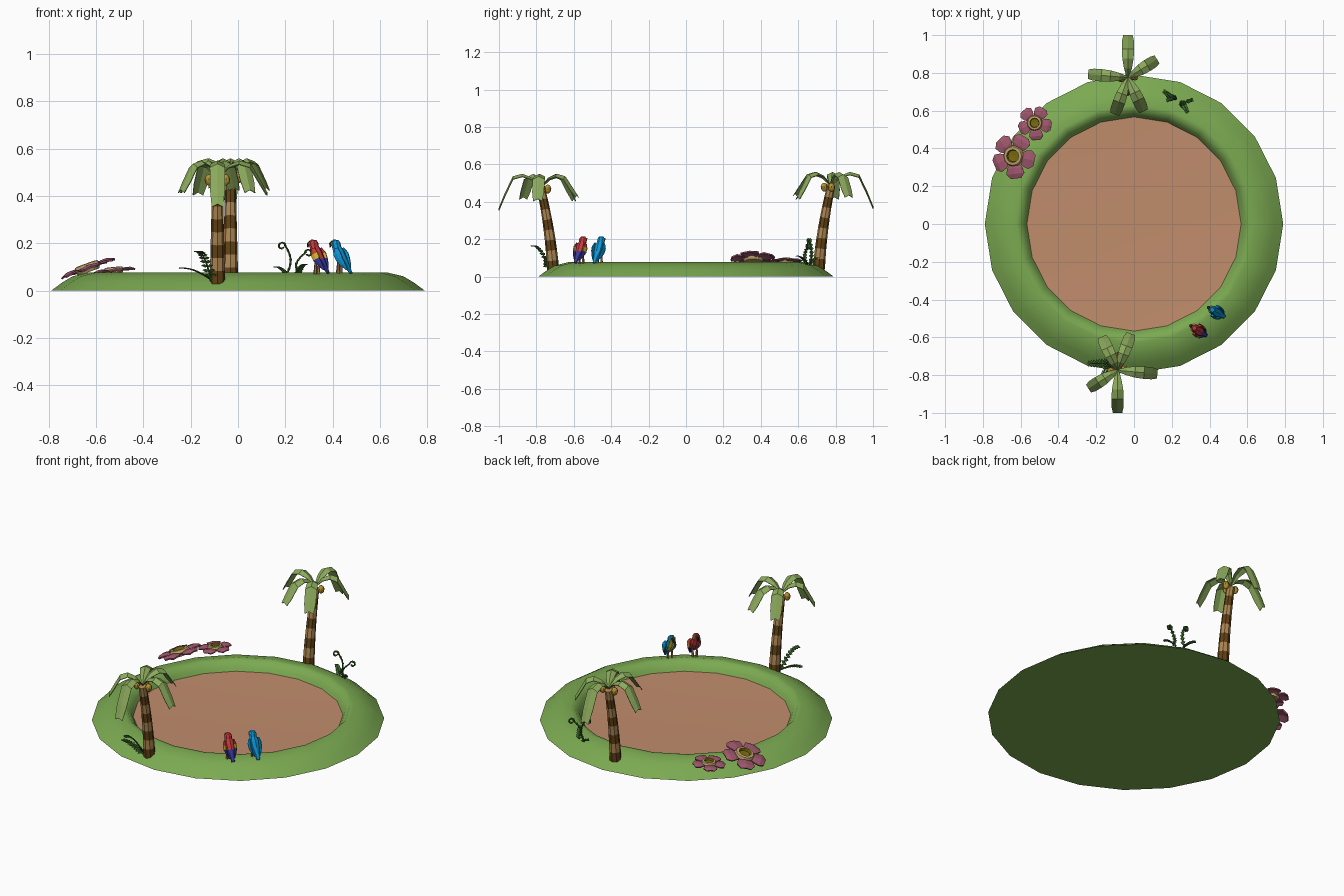
import bpy, bmesh, math
from mathutils import Vector, Matrix

if "Cube" in bpy.data.objects:
    bpy.data.objects.remove(bpy.data.objects["Cube"])

def mat(name, r, g, b):
    m = bpy.data.materials.new(name)
    m.diffuse_color = [(c / 255) ** 2.2 for c in (r, g, b)] + [1]
    m.use_nodes = True
    m.node_tree.nodes["Principled BSDF"].inputs["Base Color"].default_value = m.diffuse_color
    return m

GRASS, SAND = mat("grass", 122, 168, 82), mat("sand", 192, 140, 108)
LEAF, FERN = mat("leaf", 138, 168, 92), mat("fern", 62, 102, 48)
BARK, BAND = mat("bark", 98, 68, 28), mat("bark_band", 172, 134, 84)
NUT, PETAL = mat("coconut", 182, 142, 50), mat("petal", 158, 88, 108)
RIM, CORE = mat("flower_rim", 186, 160, 104), mat("flower_core", 120, 104, 22)
RED, BLUE = mat("red", 200, 62, 66), mat("blue", 20, 150, 215)
YELLOW, NAVY = mat("yellow", 226, 190, 40), mat("navy", 60, 60, 160)
BEAK, FOOT = mat("beak", 50, 46, 44), mat("foot", 150, 110, 80)

def make(name, verts, faces, mats, ids=None, xf=Matrix(), smooth=False, thick=0):
    me = bpy.data.meshes.new(name)
    me.from_pydata([xf @ Vector(v) for v in verts], [], faces)
    for m in mats:
        me.materials.append(m)
    if ids:
        me.polygons.foreach_set("material_index", ids)
    bm = bmesh.new()
    bm.from_mesh(me)
    bmesh.ops.recalc_face_normals(bm, faces=bm.faces)
    bm.to_mesh(me)
    bm.free()
    ob = bpy.data.objects.new(name, me)
    bpy.context.collection.objects.link(ob)
    if thick:
        s = ob.modifiers.new("thickness", "SOLIDIFY")
        s.thickness, s.offset = thick, 0
    if smooth:
        bpy.ops.object.select_all(action="DESELECT")
        ob.select_set(True)
        bpy.context.view_layer.objects.active = ob
        bpy.ops.object.shade_smooth_by_angle(angle=math.radians(40))
    return ob

def skin(name, rings, mats, pick=lambda i, j: 0, **kw):
    # joins rings of points and caps both ends
    n = len(rings[0])
    faces, ids = [], []
    for i in range(len(rings) - 1):
        for j in range(n):
            k = (j + 1) % n
            faces.append((i*n + j, i*n + k, i*n + n + k, i*n + n + j))
            ids.append(pick(i, j))
    faces += [tuple(range(n)), tuple(range((len(rings) - 1) * n, len(rings) * n))]
    ids += [pick(0, 0), pick(len(rings) - 2, 0)]
    return make(name, [p for r in rings for p in r], faces, mats, ids, **kw)

def lathe(name, profile, n, mats, pick=lambda i, j: 0, **kw):
    ring = lambda r, z: [(r * math.cos(2*math.pi*k/n), r * math.sin(2*math.pi*k/n), z) for k in range(n)]
    return skin(name, [ring(r, z) for r, z in profile], mats, pick, **kw)

def loft(name, path, radii, n, side, mats, pick=lambda i, j: 0, **kw):
    path, rings = [Vector(p) for p in path], []
    u = Vector(side).normalized()
    for i, p in enumerate(path):
        t = path[min(i + 1, len(path) - 1)] - path[max(i - 1, 0)]
        v = t.cross(u).normalized()
        a, b = radii[i]
        rings.append([p + u * a * math.cos(2*math.pi*k/n) + v * b * math.sin(2*math.pi*k/n) for k in range(n)])
    return skin(name, rings, mats, pick, **kw)

def place(x, y, z, rot=0, s=1):
    return Matrix.Translation((x, y, z)) @ Matrix.Rotation(math.radians(rot), 4, "Z") @ Matrix.Scale(s, 4)

# Island: 20-sided mound with a sunken sand floor
lathe("island", [(.79, 0), (.745, .033), (.70, .06), (.63, .077), (.605, .073), (.58, .045), (.567, .022), (.3, .016), (.05, .015)],
      20, [GRASS, SAND], lambda i, j: int(i > 5), smooth=True)
bpy.data.objects["island"].data.polygons[-2].material_index = 0
bpy.data.objects["island"].data.polygons[-1].material_index = 1

# Palms
def blade(name, profile, xf, material, fold, thick):
    # folded leaf: profile rows are (reach, height, half width)
    verts, faces = [], []
    for r, z, w in profile:
        verts += [(r, -w, z - fold * w), (r, 0, z), (r, w, z - fold * w)]
    for i in range(len(profile) - 1):
        for j in (0, 1):
            a = i*3 + j
            faces.append((a, a + 1, a + 4, a + 3))
    return make(name, verts, faces, [material], xf=xf, thick=thick)

def palm(name, xf):
    n = 9
    path, radii = [], []
    for i in range(n):
        t = i / (n - 1)
        path.append((0, -.03*t - .035*t*t, .44*t))
        radii.append((.033 - .011*t,) * 2)
    loft(name + "_trunk", path, radii, 8, (1, 0, 0), [BARK, BAND], lambda i, j: i % 2, xf=xf, smooth=True)
    crown = xf @ Matrix.Translation((0, -.065, .43))
    for ang, reach, drop in ((270, .225, .17), (-5, .21, .12), (70, .205, .10), (115, .195, .12), (212, .18, .11)):
        s = reach / .225
        prof = [(0, .02, .006), (.05*s, .068, .02), (.10*s, .088, .029), (.15*s, .075, .032),
                (.195*s, .065 - drop*.5, .031), (.225*s, .075 - drop, .024)]
        blade(name + "_frond", prof, crown @ Matrix.Rotation(math.radians(ang), 4, "Z"), LEAF, .5, .004)
    for ang in (10, 95, 185):
        a = math.radians(ang)
        nut = [(.004, -.026), (.015, -.016), (.019, 0), (.013, .015), (.004, .022)]
        lathe(name + "_coconut", nut, 8, [NUT], smooth=True,
              xf=crown @ Matrix.Translation((.036*math.cos(a), .036*math.sin(a), .01)))

palm("front_palm", place(-.087, -.71, .03))
palm("back_palm", place(-.032, .71, .04, 180))

# Ferns: a stem in a vertical plane with paired leaflets
def fern(name, pts, xf, size=.02, every=1):
    loft(name + "_stem", pts, [(.005 - .003*i/len(pts),) * 2 for i in range(len(pts))], 5, (0, 1, 0), [FERN], xf=xf)
    verts, faces = [], []
    for i in range(1, len(pts) - 1, every):
        p, t = Vector(pts[i]), (Vector(pts[i + 1]) - Vector(pts[i - 1])).normalized()
        for sgn in (-1, 1):
            out = Vector((0, sgn, 0)) * size * (1.1 - .6*i/len(pts))
            b = len(verts)
            verts += [p, p + out*.6 + t*.010, p + out*1.3 + t*.004, p + out*.6 - t*.006]
            faces.append((b, b + 1, b + 2, b + 3))
    make(name + "_leaflets", verts, faces, [FERN], xf=xf, thick=.003)

def arc(reach, rise, n=10):
    return [(reach * (i/n), 0, rise * math.sin(i/n * 1.75)) for i in range(n + 1)]

def curl(h, lean):
    pts = [(lean * (i/6)**2 - .02*math.sin(i/6*3.1), 0, h * i/6) for i in range(7)]
    x, z = pts[-1][0], pts[-1][2]
    for k in range(1, 12):
        r, a = .017 * (1 - k*.05), math.pi - k*.5
        pts.append((x + .017 + r*math.cos(a), 0, z + r*math.sin(a)))
    return pts

fern("front_fern_tall", arc(.12, .125), place(-.11, -.725, .04, 238), .024)
fern("front_fern_low", arc(.14, .05), place(-.11, -.735, .045, 182), .022)
fern("fiddlehead_left", curl(.12, .005), place(.205, .665, .068, 200), .010)
fern("fiddlehead_right", curl(.09, .025), place(.26, .64, .068, 20), .010)
fern("small_fern_left", arc(.07, .035), place(.21, .66, .065, 140), .014)
fern("small_fern_right", arc(.07, .045), place(.25, .65, .065, -60), .014)

# Flowers: five blunt petals round a raised cup
def flower(name, xf):
    for k in range(5):
        prof = [(.35, .04, .22), (.55, .10, .36), (.80, .10, .42), (1.0, .02, .24)]
        blade(name + "_petal", prof, xf @ Matrix.Rotation(math.radians(60 + 72*k), 4, "Z"), PETAL, .15, .07 * xf.median_scale)
    cup = [(.40, -.12), (.48, .06), (.42, .18), (.29, .20), (.26, .08), (.05, .06)]
    lathe(name + "_cup", cup, 12, [RIM, CORE], lambda i, j: int(i > 2), xf=xf)

tilt = lambda a: Matrix.Rotation(math.radians(a), 4, "Y")
flower("large_flower", place(-.635, .36, .092) @ tilt(-20) @ Matrix.Scale(.118, 4))
flower("small_flower", place(-.525, .535, .082) @ tilt(-6) @ Matrix.Scale(.088, 4))

# Parrots, facing local +x
def parrot(name, xf, main, breast, tail, wing):
    path = [(-.054, 0, .003), (-.036, 0, .03), (-.014, 0, .056), (.006, 0, .09), (.016, 0, .112), (.022, 0, .130), (.020, 0, .144)]
    radii = [(.010, .005), (.014, .009), (.025, .020), (.028, .023), (.021, .019), (.022, .021), (.012, .012)]
    def pick(i, j):
        if i < 2:
            return 2
        return 1 if 5 <= j <= 6 and i < 5 else 0
    loft(name + "_body", path, radii, 8, (0, 1, 0), [main, breast, tail], pick, xf=xf)
    for s in (-1, 1):
        wp = [(.006, s*.026, .108), (-.004, s*.031, .085), (-.014, s*.030, .063), (-.028, s*.024, .040), (-.042, s*.014, .018)]
        wr = [(.005, .010), (.006, .020), (.006, .019), (.005, .013), (.003, .004)]
        loft(name + "_wing", wp, wr, 6, (0, 1, 0), wing, lambda i, j: min(i, len(wing) - 1), xf=xf)
        loft(name + "_leg", [(.004, s*.012, 0), (.002, s*.012, .05)], [(.007, .009), (.005, .005)], 5, (0, 1, 0), [FOOT], xf=xf)
        loft(name + "_cheek", [(.030, s*.012, .121), (.031, s*.013, .136)], [(.007, .008)] * 2, 6, (0, 1, 0), [YELLOW], xf=xf)
    loft(name + "_beak", [(.034, 0, .134), (.046, 0, .127), (.050, 0, .112)], [(.010, .009), (.008, .007), (.002, .002)],
         6, (0, 1, 0), [BEAK], xf=xf)

parrot("red_parrot", place(.337, -.562, .07, 147), RED, RED, NAVY, [RED, YELLOW, NAVY])
parrot("blue_parrot", place(.432, -.464, .07, 150), BLUE, YELLOW, BLUE, [BLUE])
